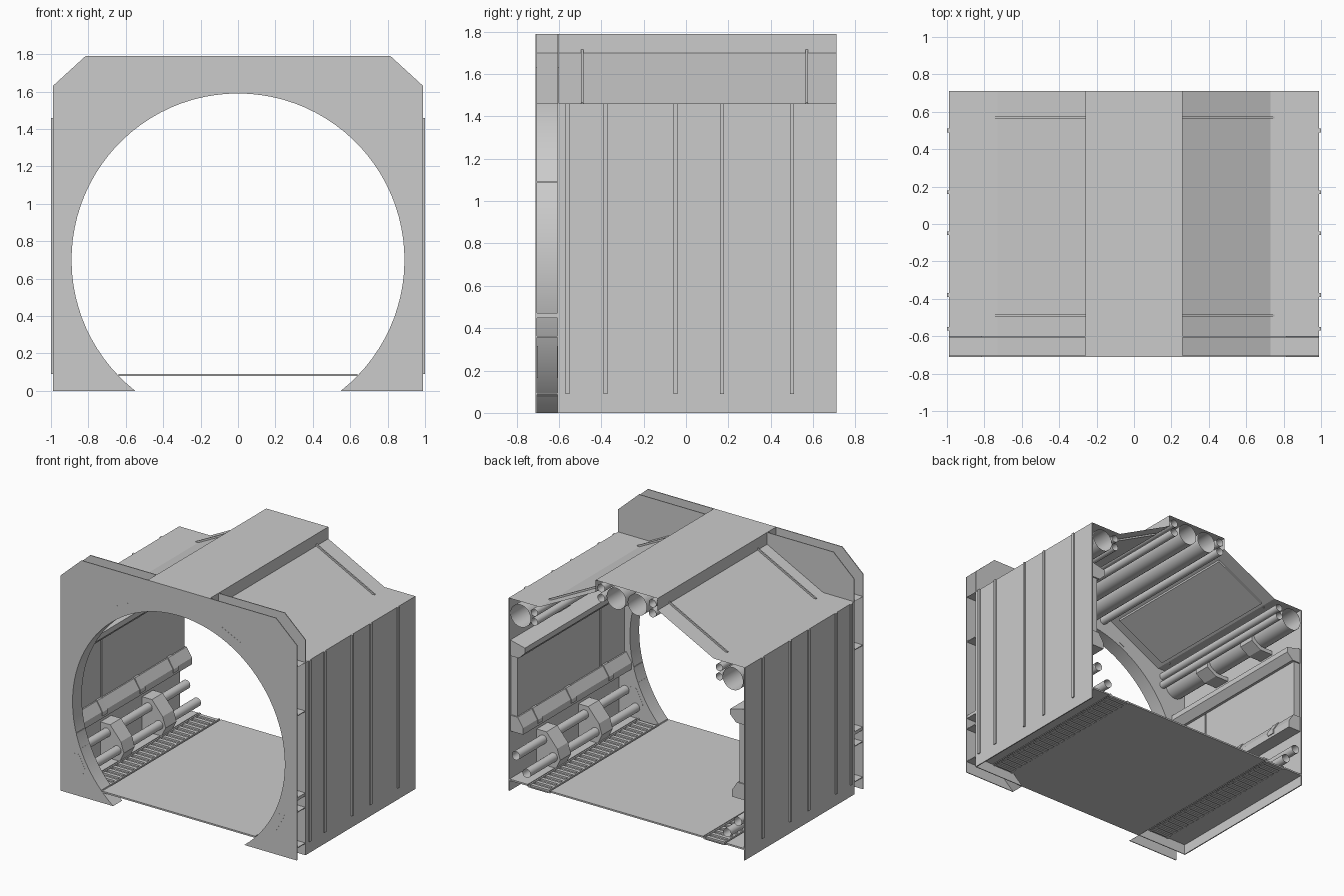
import bpy, bmesh, math

if "Cube" in bpy.data.objects:
    bpy.data.objects.remove(bpy.data.objects["Cube"])

CZ, R = 0.70, 0.89          # opening centre height and radius
FRONT, MID, BACK = -0.71, -0.60, 0.71


def finish(name, bm):
    bmesh.ops.recalc_face_normals(bm, faces=bm.faces)
    mesh = bpy.data.meshes.new(name)
    bm.to_mesh(mesh)
    bm.free()
    ob = bpy.data.objects.new(name, mesh)
    bpy.context.collection.objects.link(ob)
    return ob


def smooth(ob):
    bpy.ops.object.select_all(action='DESELECT')
    ob.select_set(True)
    bpy.context.view_layer.objects.active = ob
    bpy.ops.object.shade_smooth_by_angle(angle=math.radians(30))


def prism(name, pts, y0, y1):
    """Solid from an x-z outline run along y."""
    bm = bmesh.new()
    a = [bm.verts.new((x, y0, z)) for x, z in pts]
    b = [bm.verts.new((x, y1, z)) for x, z in pts]
    bm.faces.new(a)
    bm.faces.new(b[::-1])
    for i in range(len(pts)):
        j = (i + 1) % len(pts)
        bm.faces.new((a[i], b[i], b[j], a[j]))
    return finish(name, bm)


def sheet(name, pts, y0, y1):
    """Open strip from an x-z line run along y."""
    bm = bmesh.new()
    rows = [[bm.verts.new((x, y, z)) for y in (y0, y1)] for x, z in pts]
    for p, q in zip(rows, rows[1:]):
        bm.faces.new((p[0], p[1], q[1], q[0]))
    return finish(name, bm)


def pair(name, pts, y0, y1):
    for s, side in ((1, "right"), (-1, "left")):
        prism(f"{name}_{side}", [(s * x, z) for x, z in pts], y0, y1)


def rect(x0, x1, z0, z1):
    return [(x0, z0), (x1, z0), (x1, z1), (x0, z1)]


def pipe(name, x, z, r, y0=MID, y1=BACK):
    """Open-ended tube along y."""
    n = 24
    pts = [(x + r * math.cos(2 * math.pi * i / n), z + r * math.sin(2 * math.pi * i / n))
           for i in range(n)]
    ob = sheet(name, pts + pts[:1], y0, y1)
    bm = bmesh.new()
    bm.from_mesh(ob.data)
    bmesh.ops.remove_doubles(bm, verts=bm.verts, dist=1e-5)
    bmesh.ops.recalc_face_normals(bm, faces=bm.faces)
    bm.to_mesh(ob.data)
    bm.free()
    smooth(ob)


# Two frame plates with the round opening, joined by a ring
low = math.asin(-CZ / R)
arc = [(R * math.cos(t), CZ + R * math.sin(t)) for t in
       [math.pi - low + (2 * low - math.pi) * i / 72 for i in range(73)]]
outer = [(0.99, 0), (0.99, 1.63), (0.815, 1.79), (-0.815, 1.79), (-0.99, 1.63), (-0.99, 0)]
prism("front_plate", outer + arc, FRONT, FRONT + 0.006)
prism("rear_plate", outer + arc, MID - 0.006, MID)
smooth(sheet("opening_ring", arc, FRONT, MID))

# Inset plugs on both plates
for label, y in (("front", FRONT - 0.001), ("rear", MID - 0.010)):
    pair(f"upper_plug_{label}", [(0.365, 1.60), (0.365, 1.54), (0.475, 1.485), (0.52, 1.525)], y, y + 0.011)
    pair(f"lower_plug_{label}", [(0.89, 0.315), (0.835, 0.315), (0.78, 0.205), (0.81, 0.165)], y, y + 0.011)

# Shelves between the plates
for i, (z, t) in enumerate(((1.09, 0.006), (0.46, 0.024), (0.36, 0.006), (0.09, 0.006))):
    x = math.sqrt(R * R - (z - CZ) ** 2)
    pair(f"frame_shelf_{i}", rect(x, 0.988, z - t / 2, z + t / 2), FRONT, MID)

# Roof skin: flat edges, slopes and raised centre beam
half = [(0.99, 1.46), (0.73, 1.46), (0.26, 1.70), (0.26, 1.79)]
roof = sheet("roof", half + [(-x, z) for x, z in half[::-1]], FRONT, BACK)
for i, y in enumerate((-0.49, 0.57)):
    pair(f"roof_rib_{i}", [(0.26, 1.70), (0.75, 1.45), (0.75, 1.465), (0.26, 1.715)], y - 0.005, y + 0.005)
pair("slope_lining", [(0.30, 1.675), (0.70, 1.47), (0.70, 1.455), (0.30, 1.66)], -0.52, 0.60)

# Side walls with outer ribs
pair("side_wall", rect(0.982, 0.99, 0, 1.46), MID, BACK)
for i, y in enumerate((-0.56, -0.38, -0.05, 0.17, 0.50)):
    pair(f"wall_rib_{i}", rect(0.988, 1.0, 0.09, 1.46), y - 0.01, y + 0.01)

# Inner wall panels and ledges
for i, (y0, y1) in enumerate(((-0.59, -0.31), (-0.30, 0.69))):
    pair(f"inner_panel_{i}", rect(0.93, 0.984, 0.55, 1.03), y0, y1)
pair("lower_ledge", [(0.984, 0.45), (0.875, 0.45), (0.875, 0.50), (0.92, 0.57), (0.984, 0.57)], MID, 0.70)
pair("upper_ledge", [(0.984, 1.02), (0.91, 1.02), (0.86, 1.07), (0.86, 1.11), (0.984, 1.14)], MID, 0.70)
for i, y in enumerate((-0.35, 0.10, 0.50)):
    pair(f"ledge_catch_{i}", [(0.868, 0.47), (0.868, 0.50), (0.915, 0.575), (0.93, 0.575), (0.93, 0.47)],
         y - 0.03, y + 0.03)

# Pipes: big ones in the upper corners, pairs under the beam, thin ones low down
for s, side in ((1, "right"), (-1, "left")):
    pipe(f"corner_pipe_{side}", s * 0.89, 1.35, 0.085)
    pipe(f"corner_thin_pipe_a_{side}", s * 0.775, 1.405, 0.028)
    pipe(f"corner_thin_pipe_b_{side}", s * 0.775, 1.335, 0.028)
    pipe(f"beam_pipe_{side}", s * 0.088, 1.695, 0.08)
    pipe(f"beam_thin_pipe_a_{side}", s * 0.215, 1.74, 0.03)
    pipe(f"beam_thin_pipe_b_{side}", s * 0.215, 1.665, 0.03)
    pipe(f"low_pipe_a_{side}", s * 0.84, 0.17, 0.033)
    pipe(f"low_pipe_b_{side}", s * 0.93, 0.28, 0.033)

# Pipe clamps
for i, y in enumerate((-0.18, 0.32)):
    pair(f"upper_clamp_{i}", [(0.984, 1.23), (0.87, 1.23), (0.79, 1.28), (0.79, 1.37), (0.82, 1.37),
                              (0.82, 1.30), (0.88, 1.26), (0.984, 1.26)], y - 0.065, y + 0.065)
    pair(f"lower_clamp_{i}", [(0.984, 0.09), (0.82, 0.09), (0.785, 0.16), (0.81, 0.24),
                              (0.90, 0.345), (0.984, 0.345)], y - 0.065, y + 0.065)

# Floor with ladder grates along both sides
prism("floor", rect(-0.64, 0.64, 0.078, 0.09), FRONT, BACK)
pair("floor_edge", rect(0.83, 0.984, 0.078, 0.09), MID, BACK)
pair("grate_pan", rect(0.64, 0.83, 0.073, 0.077), MID, BACK)
for i, x in enumerate((0.655, 0.815)):
    pair(f"grate_rail_{i}", rect(x - 0.006, x + 0.006, 0.07, 0.094), MID, BACK)
for i in range(22):
    y = -0.57 + i * 0.06
    pair(f"grate_bar_{i}", rect(0.66, 0.81, 0.066, 0.09), y - 0.014, y + 0.014)
